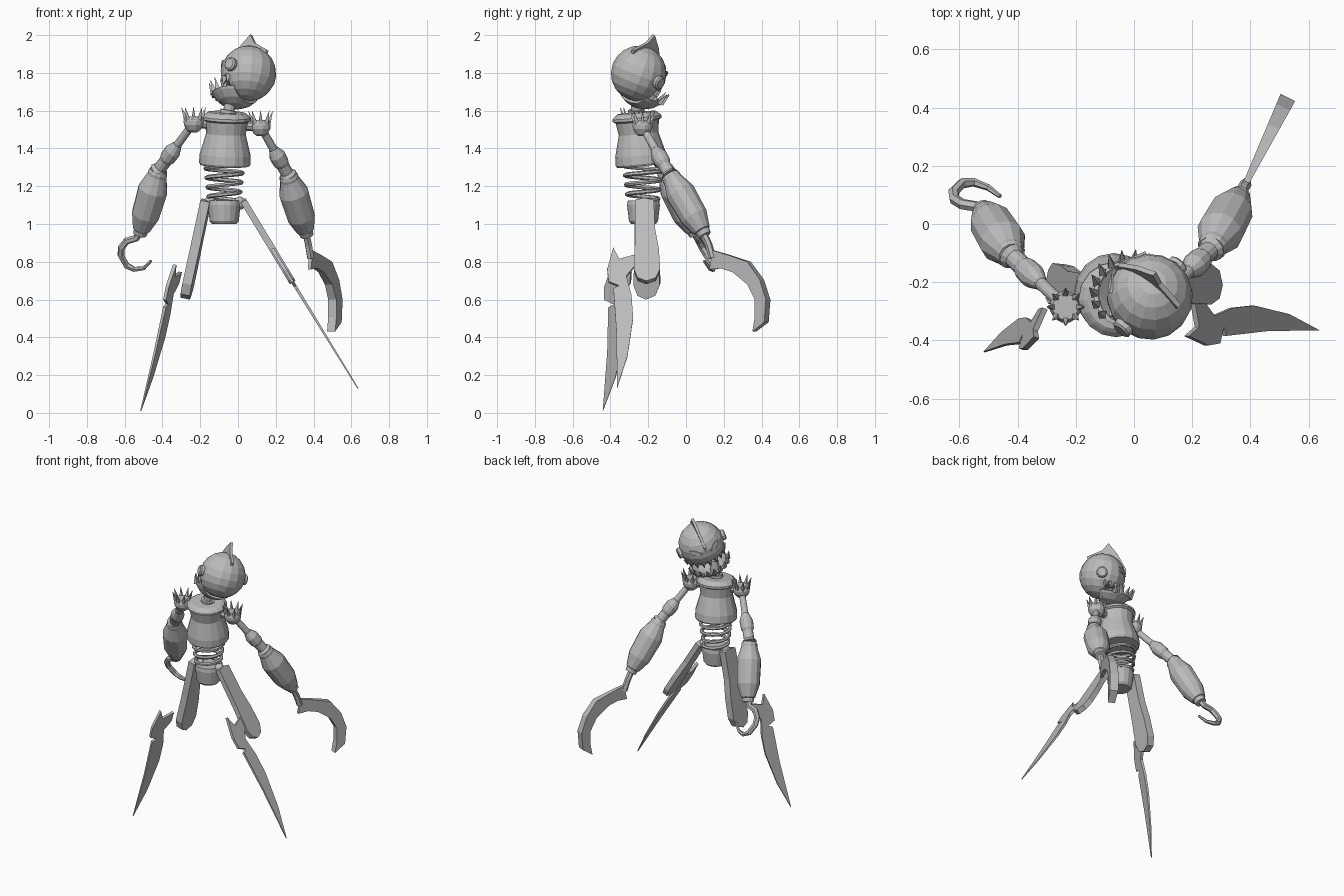
import bpy, bmesh, math
from mathutils import Vector as V

cube = bpy.data.objects.get("Cube")
if cube:
    bpy.data.objects.remove(cube, do_unlink=True)

GREY = (0.5, 0.5, 0.5, 1)
metal = bpy.data.materials.new("plain grey")
metal.use_nodes = True
metal.diffuse_color = GREY
metal.node_tree.nodes["Principled BSDF"].inputs["Base Color"].default_value = GREY
UP = V((0, 0, 1))


def link(name, data):
    ob = bpy.data.objects.new(name, data)
    data.materials.append(metal)
    bpy.context.collection.objects.link(ob)
    return ob


def finish(name, bm):
    bmesh.ops.recalc_face_normals(bm, faces=bm.faces)
    mesh = bpy.data.meshes.new(name)
    bm.to_mesh(mesh)
    bm.free()
    return link(name, mesh)


def lathe(name, a, b, profile, sides=12):
    """Revolve (position, radius) pairs around the line from a to b."""
    a, b = V(a), V(b)
    axis = b - a
    x = axis.orthogonal().normalized()
    y = axis.normalized().cross(x)
    bm = bmesh.new()
    rings = []
    for t, r in profile:
        angles = [math.tau * i / sides for i in range(sides)]
        rings.append([bm.verts.new(a + axis * t + (x * math.cos(g) + y * math.sin(g)) * r)
                      for g in angles])
    for lo, hi in zip(rings, rings[1:]):
        for i in range(sides):
            j = (i + 1) % sides
            bm.faces.new((lo[i], lo[j], hi[j], hi[i]))
    bm.faces.new(rings[0])
    bm.faces.new(rings[-1])
    return finish(name, bm)


def slab(name, origin, x, y, outline, thick):
    """Extrude a flat outline; thick is a function of the first coordinate."""
    origin, x, y = V(origin), V(x), V(y)
    n = x.cross(y).normalized()
    bm = bmesh.new()
    sides = [[bm.verts.new(origin + x * s + y * t + n * k * thick(s) / 2) for s, t in outline]
             for k in (-1, 1)]
    caps = [bm.faces.new(side) for side in sides]
    for i in range(len(outline)):
        j = (i + 1) % len(outline)
        bm.faces.new((sides[0][i], sides[0][j], sides[1][j], sides[1][i]))
    bmesh.ops.recalc_face_normals(bm, faces=bm.faces)
    bmesh.ops.triangulate(bm, faces=caps)
    return finish(name, bm)


def wire(name, points, radius, taper=lambda t: 1):
    """Round bar along a path."""
    curve = bpy.data.curves.new(name, "CURVE")
    curve.dimensions = "3D"
    curve.bevel_depth = radius
    curve.bevel_resolution = 1
    curve.use_fill_caps = True
    line = curve.splines.new("POLY")
    line.points.add(len(points) - 1)
    for i, p in enumerate(points):
        line.points[i].co = (*p, 1)
        line.points[i].radius = taper(i / (len(points) - 1))
    line.use_smooth = False
    return link(name, curve)


def spike(name, base, tip, r):
    return lathe(name, base, tip, [(0, r), (1, r * 0.04)], 4)


def ball(name, centre, r):
    c = V(centre)
    steps = [math.pi * i / 6 for i in range(7)]
    return lathe(name, c - UP * r, c + UP * r,
                 [((1 - math.cos(g)) / 2, max(r * math.sin(g), r * 0.02)) for g in steps])


# Torso, neck, spring waist and pelvis
lathe("torso", (-.07, -.235, 1.31), (-.06, -.262, 1.59),
      [(0, .13), (.04, .137), (.2, .135), (.6, .105), (.83, .115), (.86, .13),
       (.91, .13), (.97, .113), (1, .1)], 16)
lathe("neck", (-.055, -.262, 1.57), (-.03, -.265, 1.7),
      [(0, .045), (.25, .045), (.26, .03), (1, .03)])
coil = []
for i in range(65):
    t, g = i / 64, math.tau * 4 * i / 64
    r = .08 + .022 * t
    coil.append((-.073 + r * math.cos(g), -.228 + r * math.sin(g), 1.12 + .2 * t))
wire("waist_spring", coil, .012)
lathe("pelvis", (-.073, -.225, 1.0), (-.073, -.225, 1.125),
      [(0, .065), (.12, .077), (.8, .087), (1, .083)], 16)

# Legs: slab thighs and notched blade shins
THIGH = [(0, -.05), (-.02, 0), (0, .05), (.35, .052), (.6, .07), (.85, .075), (.96, .05),
         (1, 0), (.96, -.045), (.85, -.065), (.5, -.055)]
BLADE = [(0, 0), (.08, .03), (.05, .11), (.13, .11), (.2, .065), (.34, .09), (.5, .095),
         (.77, .06), (1, 0), (.6, .005), (.29, -.005), (.27, .025), (.24, -.03), (.15, -.035)]
LEGS = {
    "left": ((.03, -.22, 1.12), (.29, -.21, .69), (.18, -.385, .87), (.635, -.365, .13),
             (0, 1, 0), .035),
    "right": ((-.17, -.22, 1.12), (-.28, -.21, .605), (-.335, -.39, .785), (-.515, -.44, .01),
              (.35, .93, 0), .05),
}
for side, (hip, knee, top, tip, across, thick) in LEGS.items():
    slab(side + "_thigh", hip, V(knee) - V(hip), (.1, 1, 0) if side == "right" else across,
         THIGH, lambda s: thick)
    slab(side + "_blade", top, V(tip) - V(top), across, BLADE, lambda s: .02 - .014 * s)
    ball(side + "_hip_joint", V(hip).lerp(V((-.073, -.225, 1.07)), .2), .035)

# Arms: spiked shoulder cups, rods, elbow beads and barrel forearms
ARMS = {
    "left": ((.12, -.23, 1.515), (.265, -.085, 1.26), (.365, .1, .94)),
    "right": ((-.235, -.285, 1.535), (-.42, -.11, 1.285), (-.52, .05, .945)),
}
for side, (shoulder, elbow, wrist) in ARMS.items():
    c = V(shoulder)
    lathe(side + "_shoulder_cup", c - UP * .05, c + UP * .035,
          [(0, .02), (.15, .038), (.45, .053), (.7, .055), (1, .045)])
    for i in range(8):
        g = math.tau * i / 8
        out = V((math.cos(g), math.sin(g), 0))
        spike(side + "_shoulder_spike", c + out * .04 + UP * .015, c + out * .065 + UP * .085, .016)
    lathe(side + "_shoulder_pin", c, (-.06, -.26, 1.52), [(0, .025), (1, .025)], 8)
    lathe(side + "_upper_arm", shoulder, elbow,
          [(0, .02), (.46, .022), (.47, .026), (.6, .044), (.75, .042), (.8, .034),
           (.95, .034), (1, .048)])
    lathe(side + "_forearm", elbow, wrist,
          [(0, .046), (.04, .052), (.08, .052), (.3, .08), (.7, .075), (.92, .047),
           (.93, .04), (1, .036)])

# Hook hand
wire("right_hook", [(-.515, .04, .96), (-.54, .06, .925), (-.59, .068, .91), (-.617, .085, .875),
                    (-.62, .11, .835), (-.59, .14, .78), (-.55, .143, .76), (-.5, .125, .765),
                    (-.46, .095, .805)], .019, lambda t: 1 if t < .6 else 1.9 - 1.5 * t)

# Sickle hand
wire("left_sickle_shank", [(.36, .09, .955), (.373, .12, .89), (.385, .14, .82)], .02)
slab("left_sickle", (.365, .1, 0), (.44, .9, 0), UP,
     [(.05, .86), (.145, .835), (.26, .8), (.335, .705), (.372, .6), (.362, .48), (.29, .43),
      (.305, .505), (.305, .6), (.26, .68), (.17, .745), (.1, .765), (.03, .76)],
     lambda s: .015 + .11 * s)

# Head frame: crown direction, face direction and ear direction
C = V((.055, -.25, 1.797))
u = V((.07, .36, .93)).normalized()
f = V((-.75, .65, 0))
f = (f - u * f.dot(u)).normalized()
e = u.cross(f)


def head_point(a, b, h):
    return C + f * a + e * b + u * h


def cut_sphere(name, centre, radius, cuts, fill=True):
    """Sphere in the head frame, trimmed by (point, outward normal) planes."""
    bm = bmesh.new()
    bmesh.ops.create_uvsphere(bm, u_segments=16, v_segments=10, radius=radius)
    for v in bm.verts:
        v.co = centre + f * v.co.x + e * v.co.y + u * v.co.z
    for point, normal in cuts:
        cut = bmesh.ops.bisect_plane(bm, geom=bm.verts[:] + bm.edges[:] + bm.faces[:],
                                     plane_co=point, plane_no=normal, clear_outer=True)
        if fill:
            edges = [g for g in cut["geom_cut"] if isinstance(g, bmesh.types.BMEdge)]
            bmesh.ops.holes_fill(bm, edges=edges)
    return finish(name, bm)


# Skull with an open mouth, and a hanging jaw shell
lip = head_point(0, 0, -.045)
cut_sphere("skull", C, .148, [(lip, -u)])
cut_sphere("skull_base", C, .148, [(lip, u), (head_point(.03, 0, 0), f)])
J = head_point(.075, 0, -.03)
jaw = cut_sphere("jaw", J, .15, [(J - u * .075, u), (J - f * .07, -f)], False)
shell = jaw.modifiers.new("thickness", "SOLIDIFY")
shell.thickness = .015

# Teeth along both lips
for i in range(9):
    g = math.radians(-76 + 19 * i)
    out = f * math.cos(g) + e * math.sin(g)
    spike("upper_tooth", lip + out * .13, lip + out * .135 - u * .045, .021)
    root = J - u * .08 + out * .122
    spike("lower_tooth", root, root + out * .025 + u * .06, .018)

# Ears, eyes and crest
for k, side in ((1, "right"), (-1, "left")):
    lathe(side + "_ear", head_point(0, k * .12, 0), head_point(0, k * .165, 0),
          [(0, .036), (.85, .036), (1, .028)])
    look = (f * .85 + e * .42 * k + u * .3).normalized()
    across = (e * k - look * look.dot(e * k)).normalized()
    rise = look.cross(across) * k
    slab(side + "_eye", C + look * .146, across, rise,
         [(-.036, -.018), (-.01, .008), (.02, .022), (.04, .024), (.03, -.003), (0, -.02)],
         lambda s: .009)
slab("crest", C, f, u, [(.145, .03), (.143, .07), (.07, .16), (0, .22), (-.03, .168),
                        (-.12, .11), (-.1, .06), (0, .1)], lambda s: .018)
